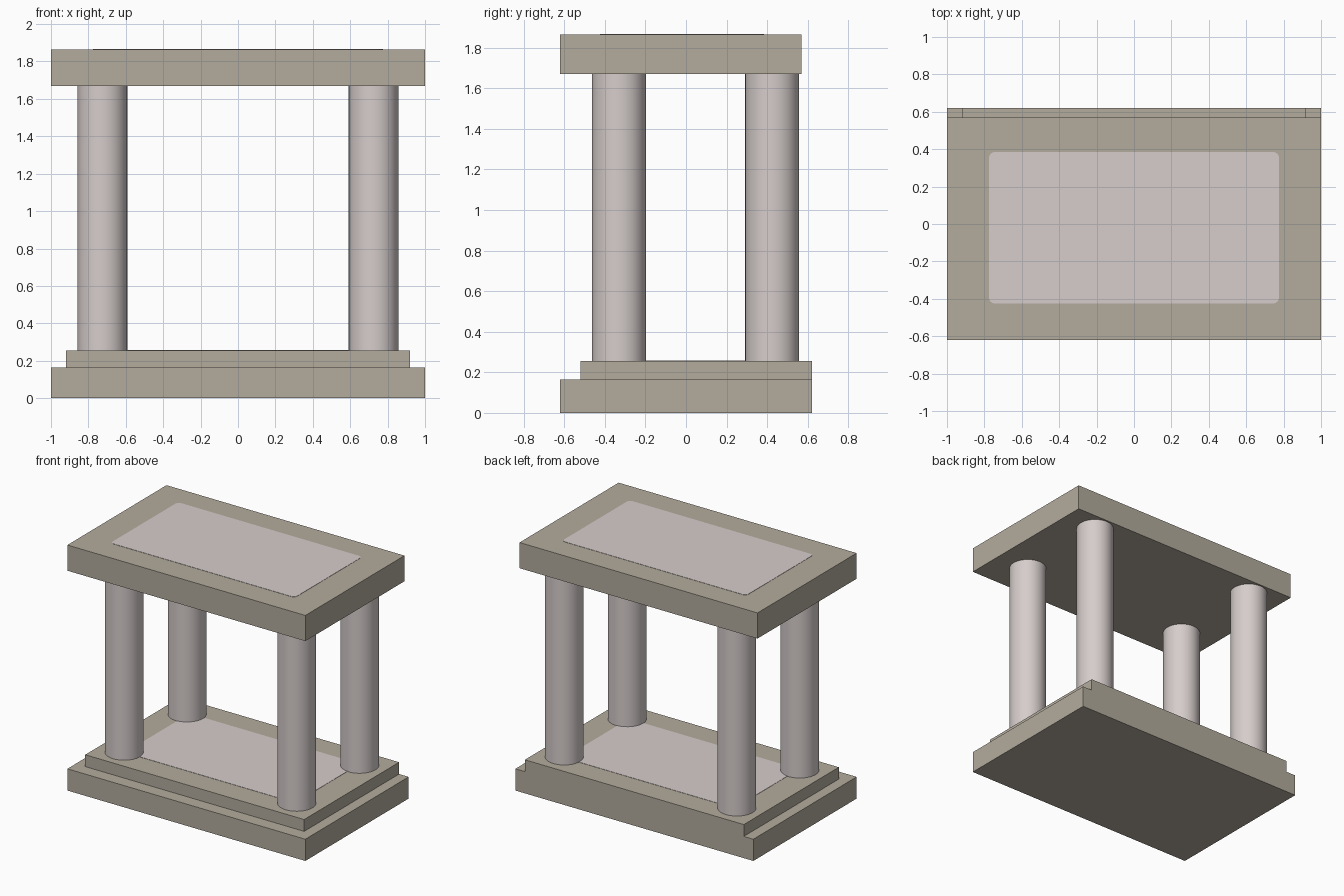
import bpy
import bmesh
import math

cube = bpy.data.objects.get("Cube")
if cube:
    bpy.data.objects.remove(cube, do_unlink=True)


def make_material(name, rgb):
    mat = bpy.data.materials.new(name)
    mat.use_nodes = True
    color = (*rgb, 1.0)
    mat.diffuse_color = color
    mat.node_tree.nodes["Principled BSDF"].inputs["Base Color"].default_value = color
    return mat


stone = make_material("warm grey stone", (0.45, 0.41, 0.34))
pale = make_material("pale stone", (0.67, 0.61, 0.60))


def finish(name, bm, mat):
    mesh = bpy.data.meshes.new(name)
    bm.to_mesh(mesh)
    bm.free()
    mesh.materials.append(mat)
    obj = bpy.data.objects.new(name, mesh)
    bpy.context.collection.objects.link(obj)
    return obj


def block(name, half_x, y_range, z_range, mat, corner=0):
    """Box symmetric in x, with optional rounded vertical edges."""
    bm = bmesh.new()
    bmesh.ops.create_cube(bm, size=1)
    for v in bm.verts:
        v.co.x *= 2 * half_x
        v.co.y = y_range[v.co.y > 0]
        v.co.z = z_range[v.co.z > 0]
    if corner:
        upright = [e for e in bm.edges
                   if abs(e.verts[0].co.z - e.verts[1].co.z) > 1e-5]
        bmesh.ops.bevel(bm, geom=upright, offset=corner, segments=4,
                        profile=0.5, affect='EDGES')
    return finish(name, bm, mat)


def column(name, x, y, bottom, top, radius):
    bm = bmesh.new()
    bmesh.ops.create_cone(bm, cap_ends=True, segments=48, radius1=radius,
                          radius2=radius, depth=top - bottom)
    bmesh.ops.translate(bm, verts=bm.verts, vec=(0, 0, (top + bottom) / 2))
    obj = finish(name, bm, pale)
    obj.location = (x, y, 0)
    bpy.ops.object.select_all(action='DESELECT')
    obj.select_set(True)
    bpy.context.view_layer.objects.active = obj
    bpy.ops.object.shade_smooth_by_angle(angle=math.radians(40))


STEP_TOP, ROOF_BOTTOM, ROOF_TOP = 0.255, 1.67, 1.865

# Stepped plinth, flush at the back, and flat roof slab
block("base_slab", 1.0, (-0.62, 0.62), (0, 0.165), stone)
block("upper_step", 0.92, (-0.52, 0.62), (0.165, STEP_TOP), stone)
block("roof_slab", 1.0, (-0.62, 0.57), (ROOF_BOTTOM, ROOF_TOP), stone)

# Thin pale panels on the floor and the roof
block("floor_panel", 0.715, (-0.335, 0.44), (STEP_TOP, STEP_TOP + 0.002), pale, 0.03)
block("roof_panel", 0.775, (-0.425, 0.385), (ROOF_TOP, ROOF_TOP + 0.002), pale, 0.03)

# Four round columns
for side, x in (("left", 0.725), ("right", -0.725)):
    for end, y in (("front", -0.33), ("back", 0.425)):
        column(f"{end}_{side}_column", x, y, STEP_TOP, ROOF_BOTTOM, 0.133)
